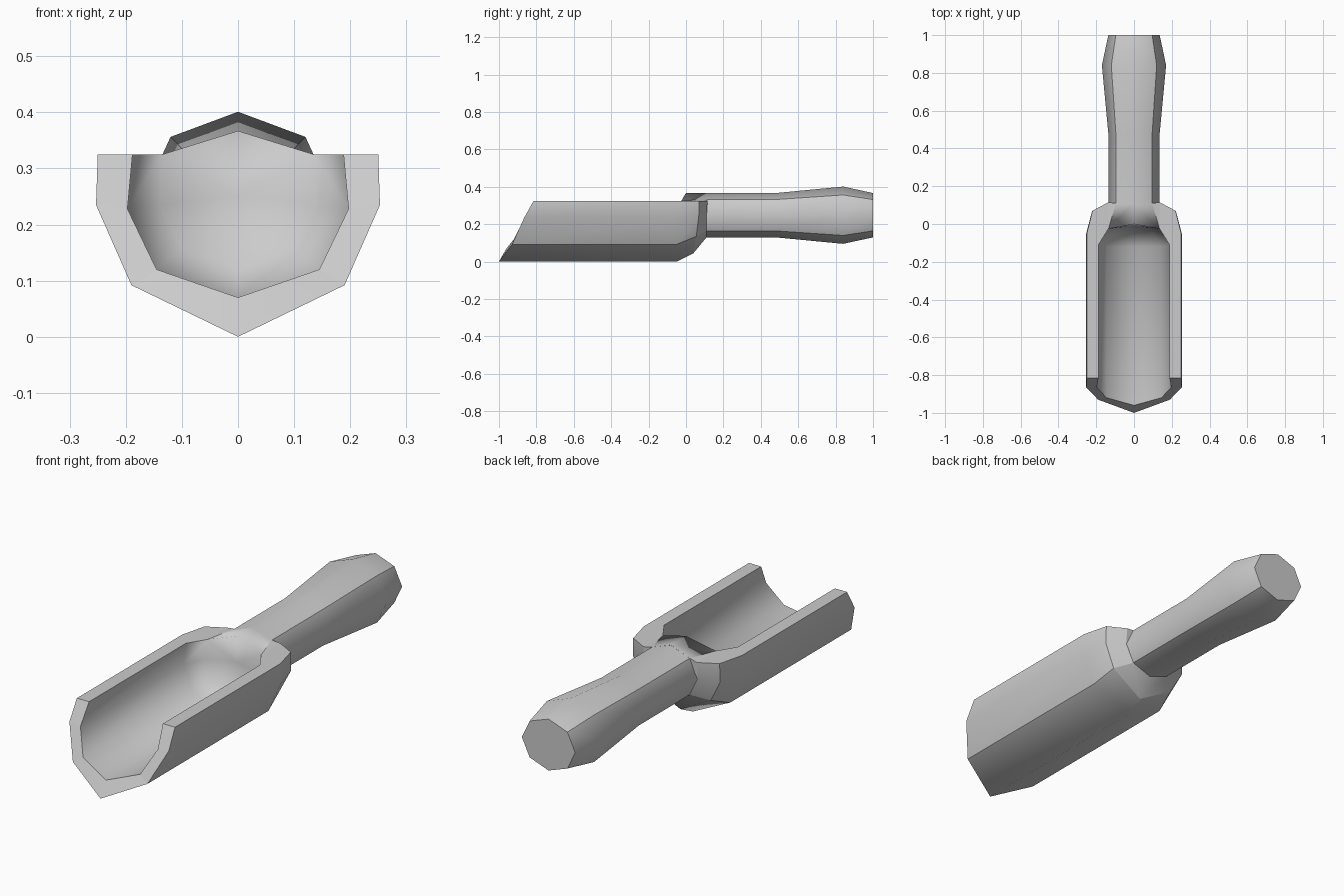
import bpy, bmesh, math

if "Cube" in bpy.data.objects:
    bpy.data.objects.remove(bpy.data.objects["Cube"])


def harden(verts):
    """Mark the edges between consecutive vertices sharp, except on the mirror plane."""
    for a, b in zip(verts, verts[1:]):
        for e in a.link_edges:
            if e.other_vert(a) is b and abs(a.co.x) + abs(b.co.x) > 1e-5:
                e.smooth = False


def loft(bm, rings):
    """Skin matching half rings with quads."""
    for r, s in zip(rings, rings[1:]):
        for i in range(len(r) - 1):
            bm.faces.new((r[i], r[i + 1], s[i + 1], s[i]))


def hard_face(bm, *verts):
    bm.faces.new(verts)
    harden(list(verts) + [verts[0]])


def points(bm, coords):
    return [bm.verts.new(c) for c in coords]


def finish(bm, name):
    """Turn a right half into a mirrored object."""
    bmesh.ops.recalc_face_normals(bm, faces=bm.faces)
    for f in bm.faces:
        f.smooth = True
    me = bpy.data.meshes.new(name)
    bm.to_mesh(me)
    bm.free()
    ob = bpy.data.objects.new(name, me)
    bpy.context.collection.objects.link(ob)
    m = ob.modifiers.new("Mirror", 'MIRROR')
    m.use_clip = True
    m.merge_threshold = 0.0005
    return ob


# scoop: half rings run bottom, lower corner, side corner, rim
bm = bmesh.new()
outer = [points(bm, r) for r in (
    [(0, -1, 0), (.19, -.93, .092), (.253, -.865, .235), (.25, -.815, .325)],
    [(0, -.05, 0), (.19, -.05, .092), (.253, -.05, .235), (.25, -.05, .325)],
    [(0, .04, .045), (.165, .055, .135), (.222, .068, .24), (.22, .07, .325)],
    [(0, .11, .13), (.096, .11, .164), (.138, .11, .245), (.136, .115, .325)])]
inner = [points(bm, r) for r in (
    [(0, -.96, .07), (.145, -.92, .12), (.197, -.865, .228), (.188, -.815, .325)],
    [(0, -.12, .07), (.145, -.12, .12), (.197, -.11, .228), (.188, -.11, .325)],
    [(0, -.05, .12), (.1, -.045, .16), (.138, -.03, .235), (.135, -.025, .325)])]
loft(bm, outer)
loft(bm, inner)

# rounded end of the cavity, up to the peak under the handle
tip, peak = points(bm, [(0, -.01, .25), (0, 0, .367)])
end = inner[-1]
for i in range(3):
    bm.faces.new((end[i], end[i + 1], tip))
bm.faces.new((end[3], peak, tip))

# slanted lip, flat rim, hump that runs into the handle, back wall
for i in range(3):
    hard_face(bm, outer[0][i], outer[0][i + 1], inner[0][i + 1], inner[0][i])
for i in range(2):
    hard_face(bm, outer[i][3], outer[i + 1][3], inner[i + 1][3], inner[i][3])
corner, ridge = points(bm, [(.096, .11, .332), (0, .11, .367)])
hard_face(bm, outer[2][3], outer[3][3], end[3])
hard_face(bm, outer[3][3], corner, end[3])
bm.faces.new((end[3], corner, ridge, peak))
hard_face(bm, *outer[3], corner, ridge)

# creases along the shell and around the shoulder
harden([r[1] for r in outer])
harden(outer[2])
finish(bm, "scoop")

# handle: octagonal half rings with a point at the top
bm = bmesh.new()
rings = []
for y, rx, rz in ((.11, .136, .1185), (.48, .136, .1185), (.84, .17, .153), (1, .136, .1185)):
    ring = [(rx * math.sin(k * math.pi / 4), y, .248 - rz * math.cos(k * math.pi / 4))
            for k in range(5)]
    ring[0] = (0, *ring[0][1:])
    ring[4] = (0, *ring[4][1:])
    rings.append(points(bm, ring))
loft(bm, rings)
hard_face(bm, *rings[-1])
for k in (1, 3):
    harden([r[k] for r in rings])
finish(bm, "handle")
